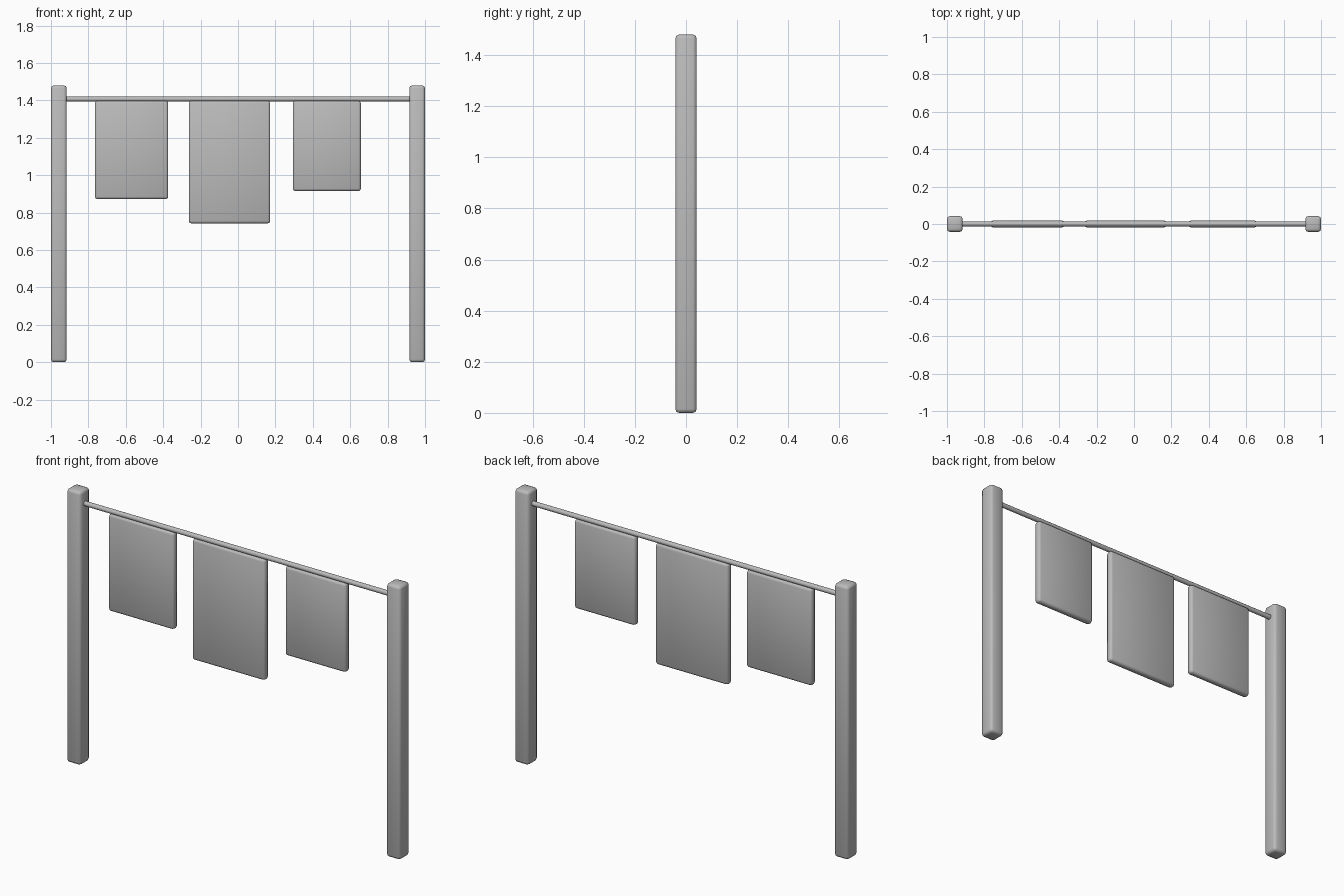
import bpy
import math

cube = bpy.data.objects.get("Cube")
if cube:
    bpy.data.objects.remove(cube, do_unlink=True)

GREY = (0.5, 0.5, 0.5, 1.0)
grey = bpy.data.materials.new("plain grey")
grey.use_nodes = True
grey.diffuse_color = GREY
grey.node_tree.nodes["Principled BSDF"].inputs["Base Color"].default_value = GREY


def finish(obj, name):
    obj.name = name
    obj.data.materials.append(grey)


def soft_box(name, x0, x1, z0, z1, depth, bevel):
    """Box centred on y = 0 with chamfered, smooth-shaded edges."""
    bpy.ops.mesh.primitive_cube_add(size=1, location=((x0 + x1) / 2, 0, (z0 + z1) / 2))
    obj = bpy.context.object
    obj.scale = (x1 - x0, depth, z1 - z0)
    bpy.ops.object.transform_apply(location=False, rotation=False, scale=True)
    mod = obj.modifiers.new("soft edges", 'BEVEL')
    mod.width = bevel
    mod.segments = 2
    bpy.ops.object.shade_smooth()
    finish(obj, name)


# Upright posts
soft_box("left_post", 0.916, 1.0, 0, 1.48, 0.084, 0.015)
soft_box("right_post", -1.0, -0.916, 0, 1.48, 0.084, 0.015)

# Hanging rail between the posts
bpy.ops.mesh.primitive_cylinder_add(vertices=12, radius=0.013, depth=1.88,
                                    location=(0, 0, 1.407),
                                    rotation=(0, math.pi / 2, 0))
bpy.ops.object.shade_smooth_by_angle(angle=math.radians(40))
finish(bpy.context.object, "rail")

# Cloth panels hanging from the rail
for name, x0, x1, bottom in (("right_cloth", -0.765, -0.373, 0.872),
                             ("middle_cloth", -0.263, 0.172, 0.742),
                             ("left_cloth", 0.294, 0.657, 0.915)):
    soft_box(name, x0, x1, bottom, 1.397, 0.038, 0.013)
